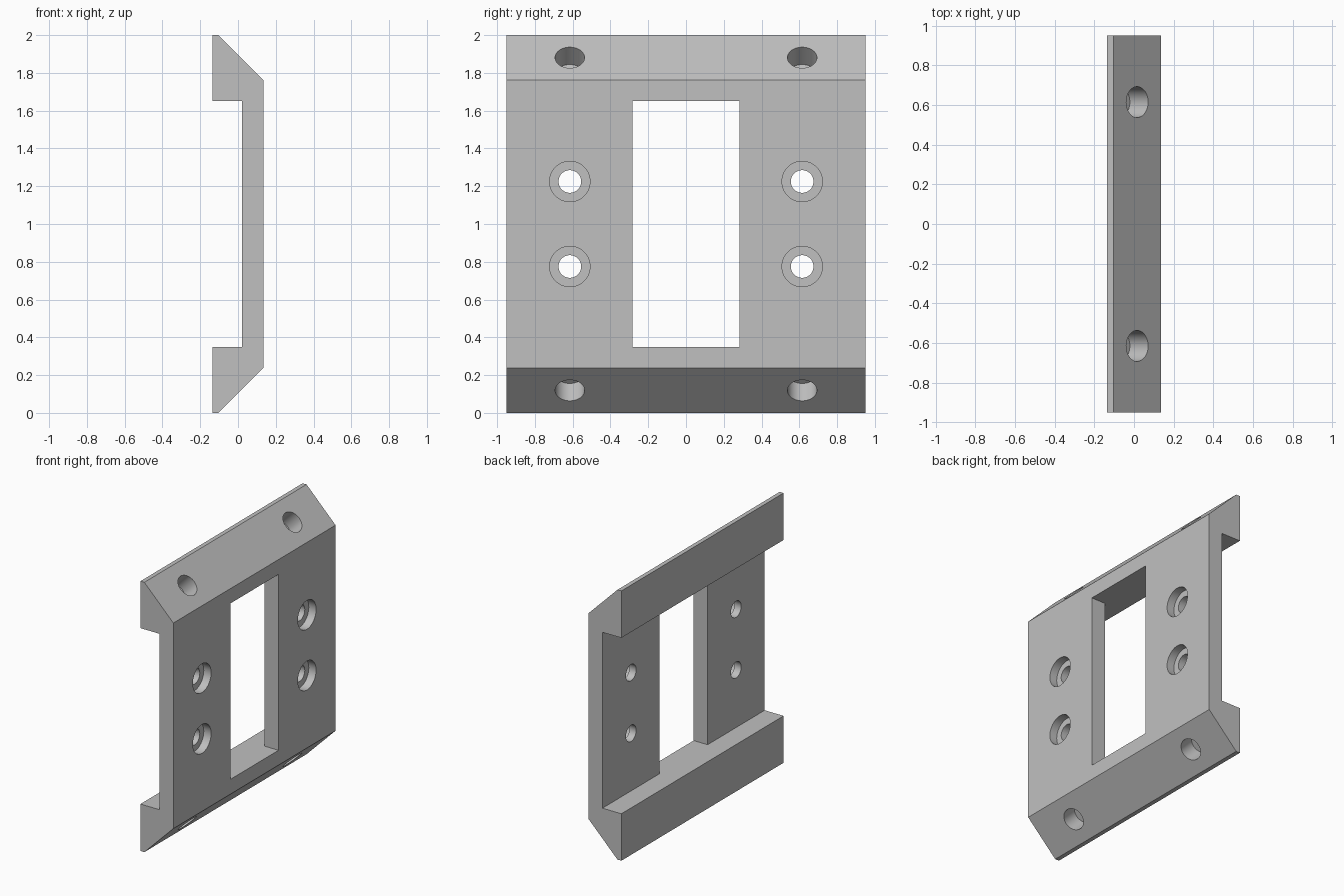
import bpy
import bmesh
import math
from mathutils import Matrix, Vector

cube = bpy.data.objects.get("Cube")
if cube:
    bpy.data.objects.remove(cube, do_unlink=True)

grey = bpy.data.materials.new("light_grey")
grey.use_nodes = True
colour = (0.527, 0.527, 0.527, 1)
grey.diffuse_color = colour
grey.node_tree.nodes["Principled BSDF"].inputs["Base Color"].default_value = colour

# Main dimensions
BACK, FRONT, WEB = -0.135, 0.135, 0.02   # x of back, front and channel floor
HALF_WIDTH, HEIGHT = 0.95, 2.0
CHAMFER, LIP = 0.238, 0.348
HOLE_Y = 0.615


def finish(bm, name):
    bmesh.ops.recalc_face_normals(bm, faces=bm.faces)
    mesh = bpy.data.meshes.new(name)
    bm.to_mesh(mesh)
    bm.free()
    mesh.materials.append(grey)
    obj = bpy.data.objects.new(name, mesh)
    bpy.context.collection.objects.link(obj)
    return obj


def prism(name, profile, half):
    """Extrude an x-z profile from -half to +half along y."""
    bm = bmesh.new()
    face = bm.faces.new([bm.verts.new((x, -half, z)) for x, z in profile])
    new = bmesh.ops.extrude_face_region(bm, geom=[face])["geom"]
    verts = [v for v in new if isinstance(v, bmesh.types.BMVert)]
    bmesh.ops.translate(bm, verts=verts, vec=(0, 2 * half, 0))
    return finish(bm, name)


def drill(name, centre, axis, radius, depth):
    """Cylinder sinking to the given depth below centre, opposite to axis."""
    axis = Vector(axis).normalized()
    above = 0.15
    middle = Vector(centre) + axis * (above - depth) / 2
    turn = axis.to_track_quat('Z', 'Y').to_matrix().to_4x4()
    bm = bmesh.new()
    bmesh.ops.create_cone(bm, cap_ends=True, segments=48, radius1=radius,
                          radius2=radius, depth=above + depth,
                          matrix=Matrix.Translation(middle) @ turn)
    return finish(bm, name)


# Plate with chamfered front edges and two rear lips
lower = [(WEB, LIP), (BACK, LIP), (BACK, 0),
         (FRONT - CHAMFER, 0), (FRONT, CHAMFER)]
upper = [(x, HEIGHT - z) for x, z in reversed(lower)]
plate = prism("bracket_plate", lower + upper, HALF_WIDTH)

# Central window, flush with the lips
cutters = [prism("window_cutter", [(0, LIP), (0.2, LIP), (0.2, HEIGHT - LIP),
                                   (0, HEIGHT - LIP)], 0.282)]

for y in (-HOLE_Y, HOLE_Y):
    for side in (-1, 1):
        # Counterbored screw holes through the web
        spot = (FRONT, y, HEIGHT / 2 + side * 0.225)
        cutters.append(drill("counterbore_cutter", spot, (1, 0, 0), 0.107, 0.06))
        cutters.append(drill("screw_cutter", spot, (1, 0, 0), 0.06, 0.2))
        # Blind holes square to the chamfers
        spot = (FRONT - CHAMFER / 2, y, HEIGHT / 2 + side * (HEIGHT - CHAMFER) / 2)
        cutters.append(drill("blind_hole_cutter", spot, (1, 0, side), 0.078, 0.13))

# Cut all openings, then remove the cutters
bpy.ops.object.select_all(action='DESELECT')
bpy.context.view_layer.objects.active = plate
plate.select_set(True)
for cutter in cutters:
    cutter.hide_render = True
    mod = plate.modifiers.new(cutter.name, 'BOOLEAN')
    mod.operation = 'DIFFERENCE'
    mod.solver = 'EXACT'
    mod.object = cutter
    bpy.ops.object.modifier_apply(modifier=mod.name)
for cutter in cutters:
    bpy.data.objects.remove(cutter, do_unlink=True)

bpy.ops.object.shade_smooth_by_angle(angle=math.radians(30))
